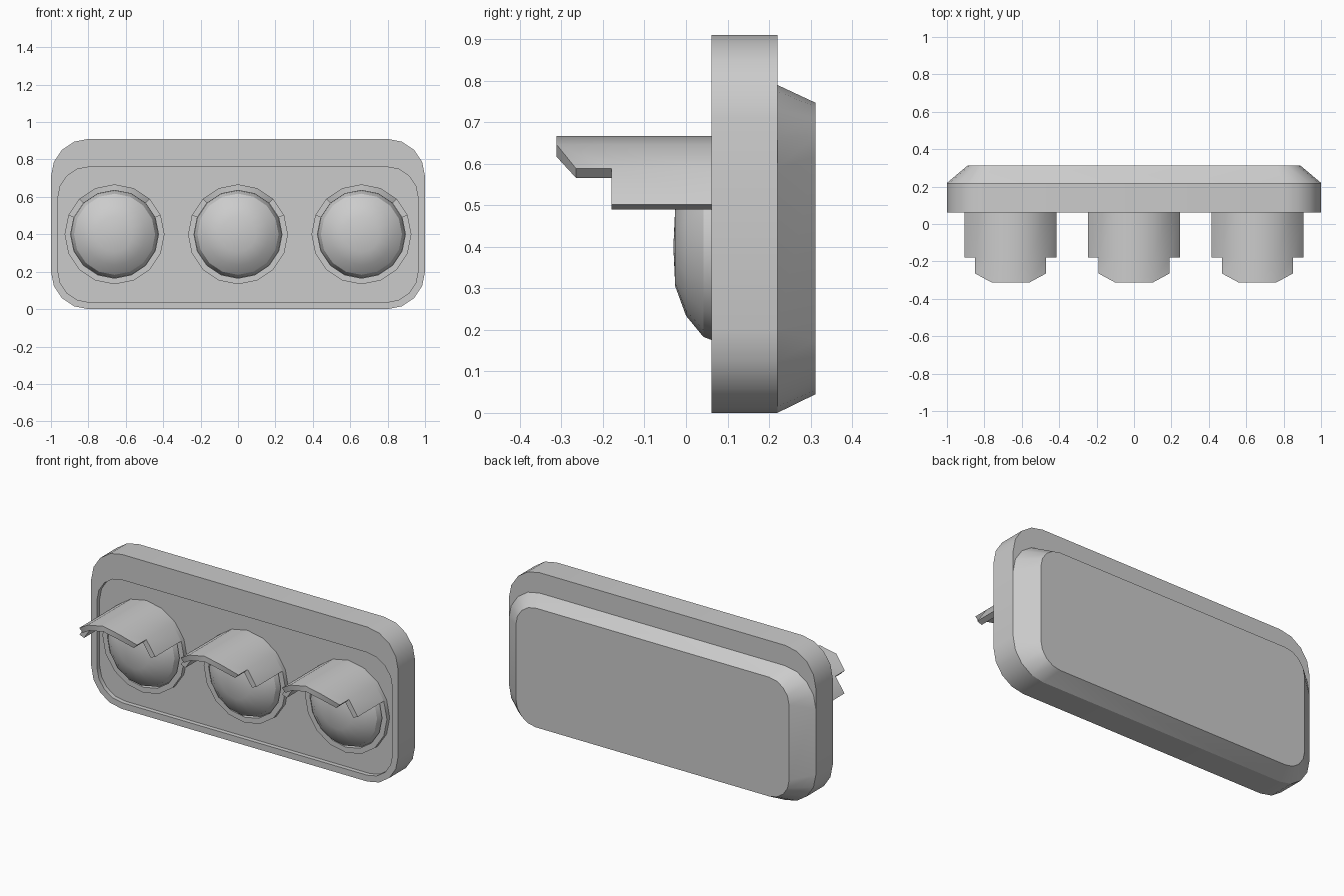
import bpy, bmesh
from math import sin, cos, pi, radians

if "Cube" in bpy.data.objects:
    bpy.data.objects.remove(bpy.data.objects["Cube"])

Z0 = 0.40          # lamp centre height
R_OUT, R_IN = 0.267, 0.235
Y_FRONT, Y_PANEL = 0.062, 0.088


def finish(name, bm):
    bmesh.ops.recalc_face_normals(bm, faces=bm.faces[:])
    me = bpy.data.meshes.new(name)
    bm.to_mesh(me)
    bm.free()
    ob = bpy.data.objects.new(name, me)
    bpy.context.collection.objects.link(ob)
    bpy.ops.object.select_all(action='DESELECT')
    ob.select_set(True)
    bpy.context.view_layer.objects.active = ob
    bpy.ops.object.shade_smooth_by_angle(angle=radians(30))
    return ob


def rounded(hx, z0, z1, r, y, seg=4):
    """Rounded rectangle loop in the xz plane."""
    pts = []
    for k, (sx, cz) in enumerate([(1, z1 - r), (-1, z1 - r), (-1, z0 + r), (1, z0 + r)]):
        for i in range(seg + 1):
            a = (k + i / seg) * pi / 2
            pts.append((sx * (hx - r) + r * cos(a), y, cz + r * sin(a)))
    return pts


def circle(cx, r, y, n=16):
    return [(cx + r * cos(2 * pi * i / n), y, Z0 + r * sin(2 * pi * i / n)) for i in range(n)]


def loft(name, loops, cap_first=False, cap_last=False):
    bm = bmesh.new()
    rows = [[bm.verts.new(p) for p in lp] for lp in loops]
    n = len(rows[0])
    for a, b in zip(rows, rows[1:]):
        for i in range(n):
            j = (i + 1) % n
            bm.faces.new((a[i], a[j], b[j], b[i]))
    if cap_first:
        bm.faces.new(rows[0])
    if cap_last:
        bm.faces.new(rows[-1])
    return finish(name, bm)


def visor(name, cx):
    """Stepped hood over the lamp, spanning 22.5 to 157.5 degrees."""
    bm = bmesh.new()
    front = [None, -0.265, -0.312, -0.312, -0.312, -0.265, None]
    cols = []
    for i, f in enumerate(front):
        a = radians(22.5 * (i + 1))
        ys = [Y_FRONT, -0.18] + ([f] if f is not None else [])
        cols.append([bm.verts.new((cx + R_OUT * cos(a), y, Z0 + R_OUT * sin(a))) for y in ys])
    for a, b in zip(cols, cols[1:]):
        for k in range(min(len(a), len(b)) - 1):
            bm.faces.new((a[k], b[k], b[k + 1], a[k + 1]))
    # thicken towards the lamp axis
    ret = bmesh.ops.extrude_face_region(bm, geom=bm.faces[:], use_keep_orig=True)
    s = R_IN / R_OUT
    for v in ret['geom']:
        if isinstance(v, bmesh.types.BMVert):
            v.co.x = cx + (v.co.x - cx) * s
            v.co.z = Z0 + (v.co.z - Z0) * s
    return finish(name, bm)


# housing with recessed front panel
loft("housing", [
    rounded(1.0, 0.0, 0.91, 0.2, 0.22),
    rounded(1.0, 0.0, 0.91, 0.2, Y_FRONT),
    rounded(0.963, 0.037, 0.76, 0.165, Y_FRONT),
    rounded(0.963, 0.037, 0.76, 0.165, Y_PANEL)], True, True)

# tapered back cover
loft("back_cover", [
    rounded(1.0, 0.0, 0.79, 0.2, 0.22),
    rounded(0.89, 0.045, 0.747, 0.13, 0.312)], False, True)

# three lamps, each with rim, dome and visor
for label, cx in (("left", -0.66), ("middle", 0.0), ("right", 0.66)):
    loft("lamp_rim_" + label, [
        circle(cx, R_OUT, Y_PANEL), circle(cx, R_OUT, Y_FRONT),
        circle(cx, R_IN, Y_FRONT), circle(cx, R_IN, Y_PANEL)])
    loft("lamp_" + label, [
        circle(cx, 0.234, Y_PANEL), circle(cx, 0.217, 0.042), circle(cx, 0.166, 0.0),
        circle(cx, 0.095, -0.026), circle(cx, 0.01, -0.03)], False, True)
    visor("visor_" + label, cx)
